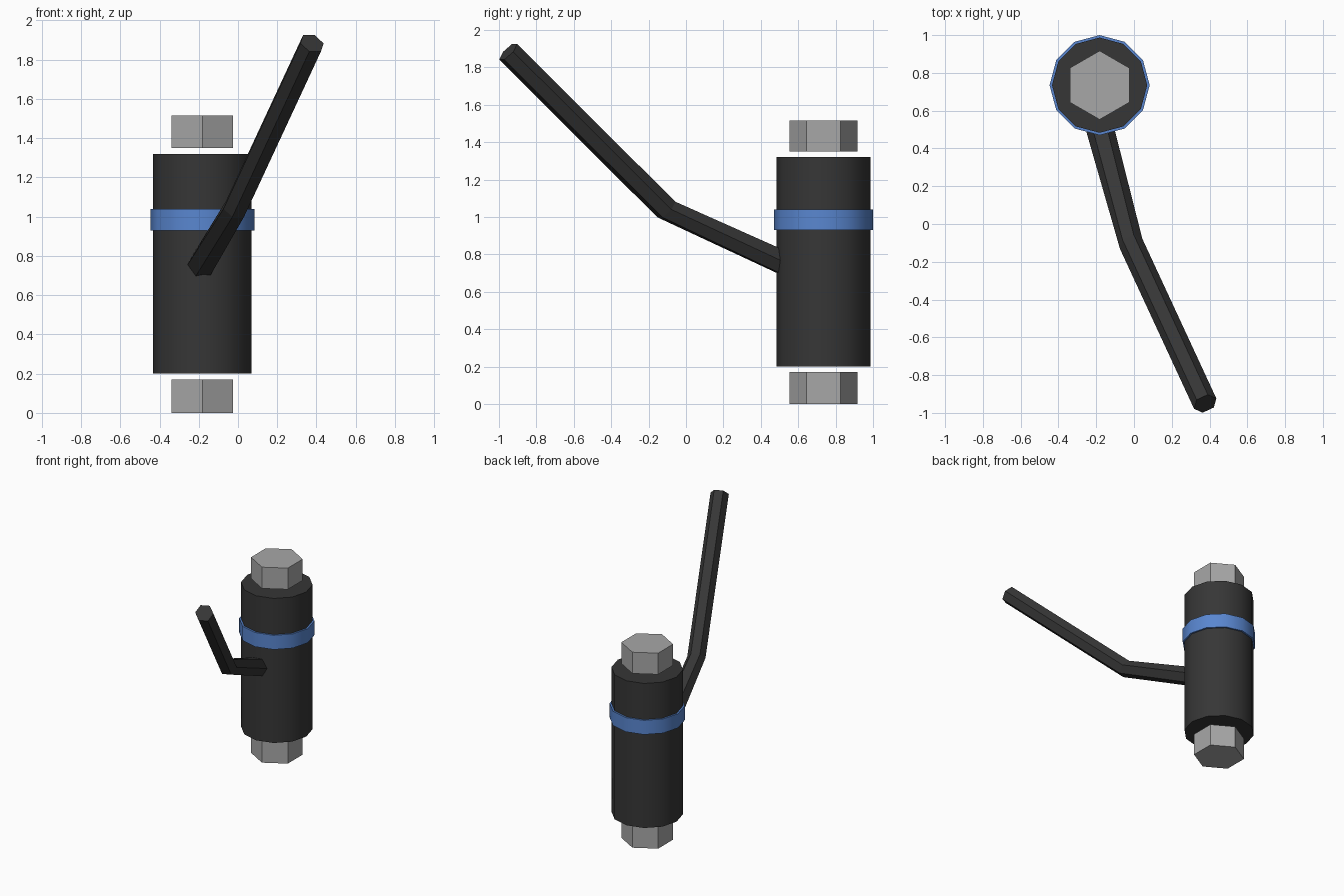
import bpy, bmesh, math
from mathutils import Vector

if "Cube" in bpy.data.objects:
    bpy.data.objects.remove(bpy.data.objects["Cube"])

CX, CY = -0.182, 0.735


def material(name, rgb):
    m = bpy.data.materials.new(name)
    m.diffuse_color = (*rgb, 1)
    m.use_nodes = True
    m.node_tree.nodes["Principled BSDF"].inputs["Base Color"].default_value = m.diffuse_color
    return m


dark = material("dark_grey", (0.037, 0.037, 0.037))
blue = material("blue", (0.10, 0.24, 0.63))
steel = material("steel_grey", (0.39, 0.39, 0.39))


def ring(center, side, up, n):
    """n-sided section spanned by two vectors, first corner along side."""
    return [center + side * math.cos(2 * math.pi * i / n)
            + up * math.sin(2 * math.pi * i / n) for i in range(n)]


def loft(name, rings, mat, smooth=False):
    """Skin a list of sections and cap both ends."""
    bm = bmesh.new()
    rows = [[bm.verts.new(p) for p in r] for r in rings]
    n = len(rows[0])
    for a, b in zip(rows, rows[1:]):
        for i in range(n):
            j = (i + 1) % n
            bm.faces.new((a[i], a[j], b[j], b[i]))
    bm.faces.new(rows[0][::-1])
    bm.faces.new(rows[-1])
    bmesh.ops.recalc_face_normals(bm, faces=bm.faces)
    me = bpy.data.meshes.new(name)
    bm.to_mesh(me)
    bm.free()
    me.materials.append(mat)
    ob = bpy.data.objects.new(name, me)
    bpy.context.collection.objects.link(ob)
    if smooth:
        bpy.ops.object.select_all(action='DESELECT')
        ob.select_set(True)
        bpy.context.view_layer.objects.active = ob
        bpy.ops.object.shade_smooth_by_angle(angle=math.radians(35))


def prism(name, r, n, z0, z1, mat, smooth=False):
    # first corner points along +y
    side, up = Vector((0, r, 0)), Vector((-r, 0, 0))
    loft(name, [ring(Vector((CX, CY, z)), side, up, n) for z in (z0, z1)], mat, smooth)


# Upright body with its band and the hexagonal ends
prism("body", 0.252, 12, 0.20, 1.32, dark, True)
prism("band", 0.265, 12, 0.93, 1.04, blue, True)
prism("bottom_nut", 0.182, 6, 0.0, 0.17, steel)
prism("top_nut", 0.182, 6, 1.35, 1.515, steel)

# Bent hexagonal handle: root inside the body, elbow, tip
root = Vector((-0.187, 0.53, 0.75))
elbow = Vector((-0.015, -0.105, 1.04))
tip = Vector((0.377, -0.951, 1.883))
d = (tip - elbow).normalized()
side = d.cross(Vector((0, 0, 1))).normalized()
up = side.cross(d)
R = 0.065
loft("handle", [
    ring(root, Vector((-0.073, -0.015, 0)), Vector((0, 0, 0.077)), 6),
    ring(elbow, side * R, up * R, 6),
    ring(tip, side * R, up * R, 6),
], dark)
